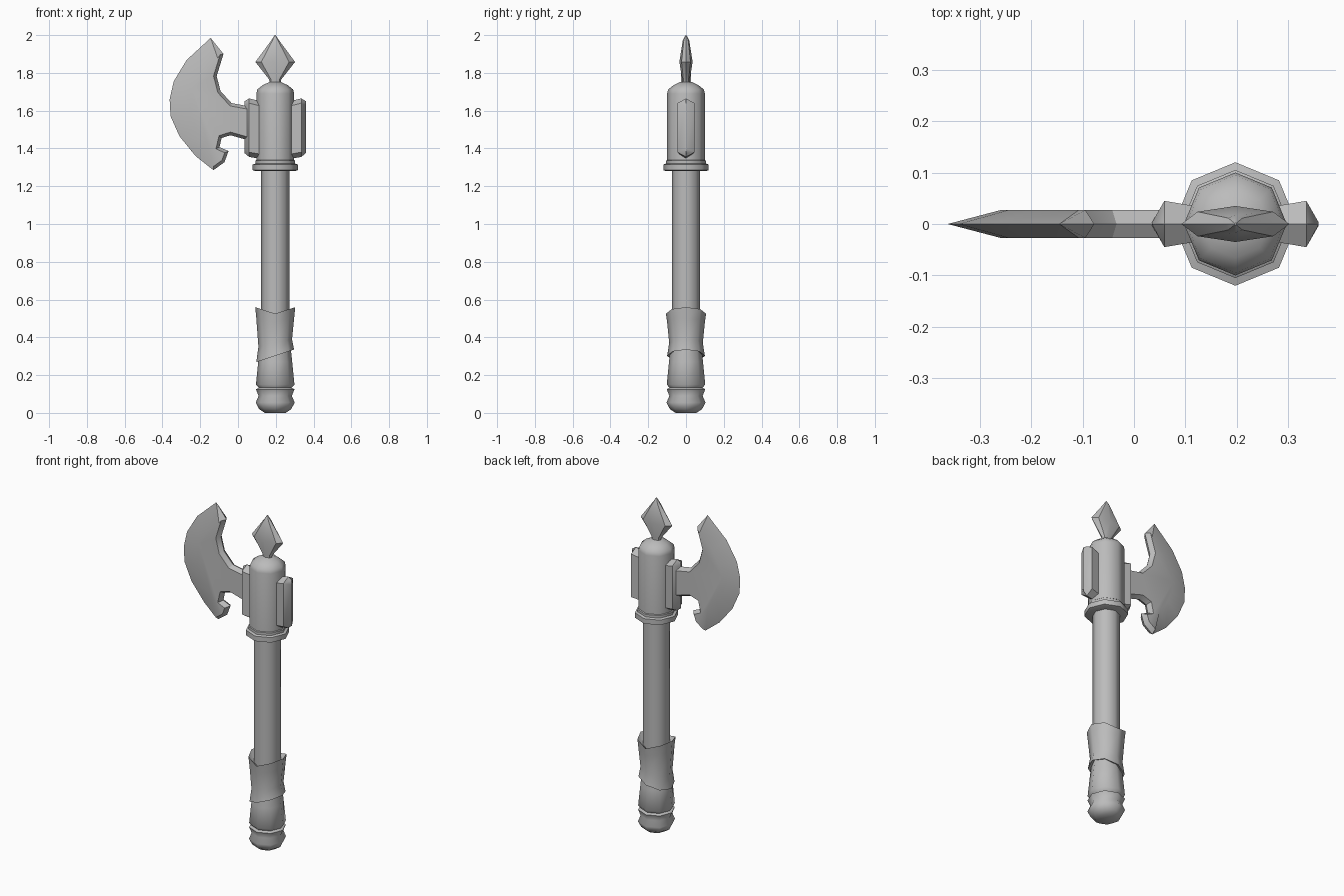
import bpy, bmesh, math
from mathutils import Vector

cube = bpy.data.objects.get("Cube")
if cube:
    bpy.data.objects.remove(cube, do_unlink=True)

AXIS = 0.197   # x of the handle's centre line
SIDES = 8

metal = bpy.data.materials.new("plain grey")
metal.use_nodes = True
grey = (0.5, 0.5, 0.5, 1)
metal.diffuse_color = grey
metal.node_tree.nodes["Principled BSDF"].inputs["Base Color"].default_value = grey


def loft(name, rings, angle=30):
    """Skin a list of equal-length point rings and cap both ends."""
    bm = bmesh.new()
    loops = [[bm.verts.new(p) for p in ring] for ring in rings]
    n = len(loops[0])
    for a, b in zip(loops, loops[1:]):
        for i in range(n):
            j = (i + 1) % n
            bm.faces.new((a[i], a[j], b[j], b[i]))
    bm.faces.new(loops[0])
    bm.faces.new(loops[-1])
    bmesh.ops.recalc_face_normals(bm, faces=bm.faces)
    mesh = bpy.data.meshes.new(name)
    bm.to_mesh(mesh)
    bm.free()
    mesh.materials.append(metal)
    obj = bpy.data.objects.new(name, mesh)
    bpy.context.collection.objects.link(obj)
    bpy.ops.object.select_all(action="DESELECT")
    obj.select_set(True)
    bpy.context.view_layer.objects.active = obj
    bpy.ops.object.shade_smooth_by_angle(angle=math.radians(angle))
    return obj


def turned(name, profile):
    """Eight-sided turned part; entries are radius, height, tilt to +x, lift at both sides."""
    rings = []
    for radius, z, *extra in profile:
        tilt, lift = extra or (0, 0)
        ring = []
        for i in range(SIDES):
            t = math.tau * i / SIDES
            c = math.cos(t)
            ring.append((AXIS + radius * c, radius * math.sin(t), z + tilt * c + lift * abs(c)))
        rings.append(ring)
    return loft(name, rings, 50)


# Handle, grip and head socket
turned("pommel", [(.055, 0), (.085, .02), (.103, .055), (.088, .09), (.102, .125), (.08, .137)])
turned("lower_grip_wrap", [(.08, .125), (.102, .15), (.09, .27), (.08, .36)])
turned("upper_grip_wrap", [(.08, .31, .033, 0), (.1, .302, .033, 0), (.089, .37, .02, 0),
                           (.1, .48, 0, .02), (.106, .525, 0, .035), (.075, .5, 0, .02)])
turned("shaft", [(.075, .3), (.075, 1.3)])
turned("collar", [(.105, 1.28), (.12, 1.285), (.12, 1.315), (.105, 1.32), (.105, 1.335), (.098, 1.34)])
turned("head_socket", [(.1, 1.3), (.1, 1.69), (.095, 1.712), (.066, 1.735), (.03, 1.752)])

# Spike: half width and half depth of each section
spike = [(.03, .02, 1.74), (.032, .02, 1.765), (.105, .035, 1.858), (.02, .017, 1.973), (.002, .002, 2)]
rings = []
for w, d, z in spike:
    outline = [(w, 0), (.7 * w, .68 * d), (0, d), (-.7 * w, .68 * d),
               (-w, 0), (-.7 * w, -.68 * d), (0, -d), (.7 * w, -.68 * d)]
    rings.append([(AXIS + x, y, z) for x, y in outline])
loft("top_spike", rings)

# Ridged plates on both sides of the socket
for name, side in (("left_plate", 1), ("right_plate", -1)):
    rings = []
    for x, w, low, high in ((.08, .035, 1.345, 1.65), (.138, .045, 1.355, 1.665), (.162, .003, 1.375, 1.65)):
        hexagon = [(0, high), (w, high - .025), (w, low + .025),
                   (0, low), (-w, low + .025), (-w, high - .025)]
        rings.append([(AXIS + side * x, y, z) for y, z in hexagon])
    loft(name, rings)

# Blade: back contour gets a narrow bevel, cutting edge a wide one
back = [(-.077, 1.9), (-.113, 1.783), (-.092, 1.703), (-.034, 1.64), (.1, 1.615),
        (.1, 1.43), (-.04, 1.47), (-.087, 1.455), (-.098, 1.407), (-.05, 1.386),
        (-.072, 1.327), (-.13, 1.285)]
edge = [(-.225, 1.36), (-.31, 1.465), (-.357, 1.57), (-.362, 1.66),
        (-.34, 1.756), (-.272, 1.868), (-.145, 1.985)]
outline = [Vector(p) for p in back + edge]
centre = Vector((-.02, 1.63))
inset = []
for i, p in enumerate(outline):
    if i >= len(back):
        inset.append(p.lerp(centre, .3))
        continue
    before = (p - outline[i - 1]).normalized()
    after = (outline[(i + 1) % len(outline)] - p).normalized()
    normal = Vector((before.y + after.y, -before.x - after.x)).normalized()
    cosine = max(.5, normal.dot(Vector((after.y, -after.x))))
    inset.append(p + normal * .016 / cosine)
loft("axe_blade", [[(p.x, y, p.y) for p in ring]
                   for ring, y in ((inset, -.027), (outline, 0), (inset, .027))])
